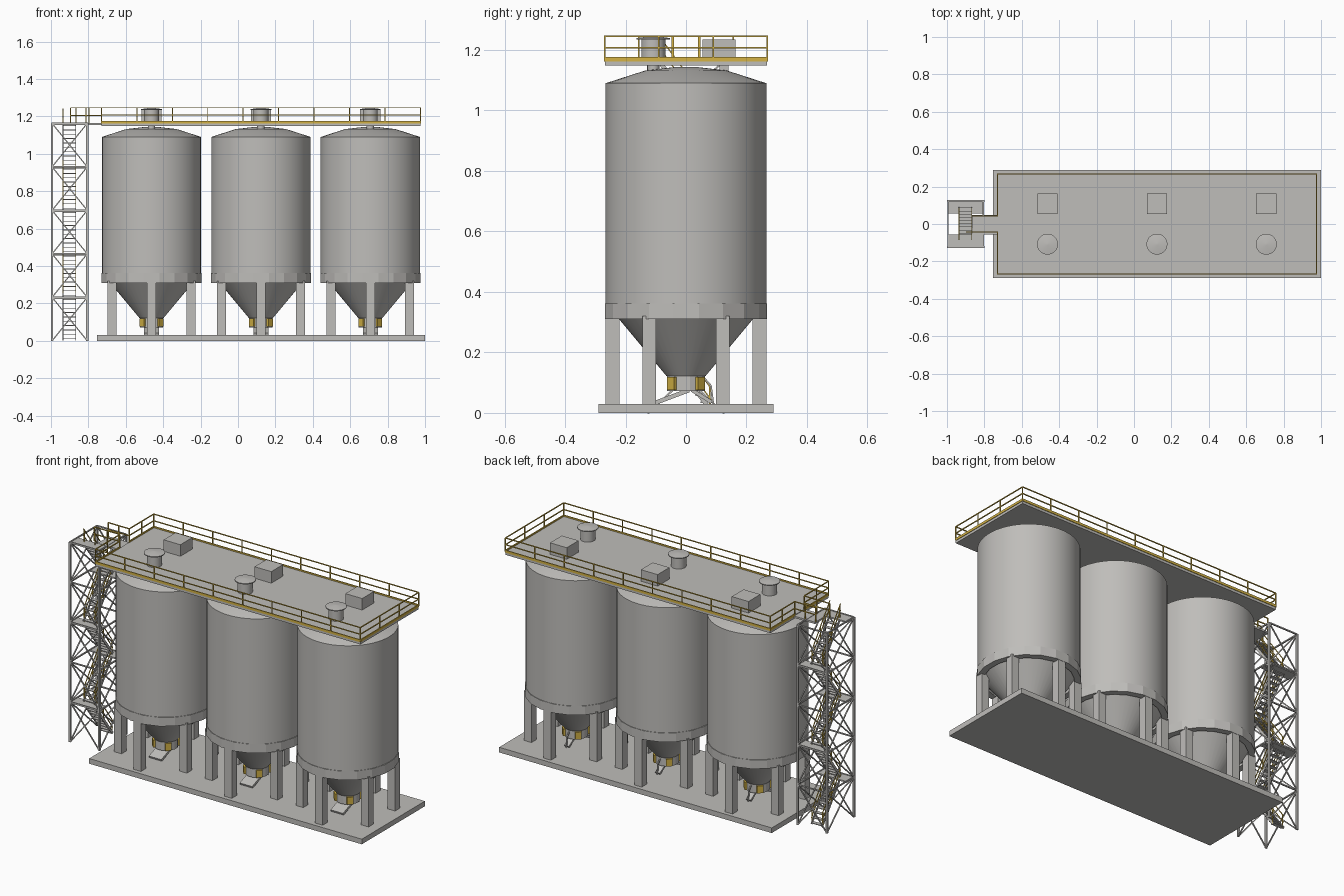
import bpy, bmesh, math
from mathutils import Vector, Matrix

cube = bpy.data.objects.get("Cube")
if cube:
    bpy.data.objects.remove(cube)


def material(name, rgb):
    m = bpy.data.materials.new(name)
    m.use_nodes = True
    m.diffuse_color = (*rgb, 1)
    m.node_tree.nodes["Principled BSDF"].inputs["Base Color"].default_value = (*rgb, 1)
    return m


GREY = material("light grey", (0.52, 0.51, 0.49))
YELLOW = material("safety yellow", (0.66, 0.45, 0.06))


def box(bm, x0, x1, y0, y1, z0, z1):
    mid = Vector((x0 + x1, y0 + y1, z0 + z1)) / 2
    size = Matrix.Diagonal((x1 - x0, y1 - y0, z1 - z0, 1))
    bmesh.ops.create_cube(bm, size=1, matrix=Matrix.Translation(mid) @ size)


def beam(bm, a, b, w, h=None):
    """Square or flat bar between two points."""
    a, b = Vector(a), Vector(b)
    d = b - a
    up = Vector((0, 0, 1)) if abs(d.normalized().z) < 0.99 else Vector((0, 1, 0))
    side = d.cross(up).normalized()
    rot = Matrix((side, d.normalized(), side.cross(d).normalized())).transposed().to_4x4()
    size = Matrix.Diagonal((w, d.length, h or w, 1))
    bmesh.ops.create_cube(bm, size=1, matrix=Matrix.Translation((a + b) / 2) @ rot @ size)


def lathe(bm, x, y, profile, sides, closed=False):
    """Revolve (radius, height) points around a vertical axis."""
    rings = []
    for r, z in profile:
        ring = []
        for i in range(sides):
            t = math.tau * (i + 0.5) / sides
            ring.append(bm.verts.new((x + r * math.cos(t), y + r * math.sin(t), z)))
        rings.append(ring)
    pairs = list(zip(rings, rings[1:]))
    if closed:
        pairs.append((rings[-1], rings[0]))
    else:
        bm.faces.new(rings[0][::-1])
        bm.faces.new(rings[-1])
    for lo, hi in pairs:
        for i in range(sides):
            j = (i + 1) % sides
            bm.faces.new((lo[i], lo[j], hi[j], hi[i]))


def finish(name, bm, mat, smooth=False):
    bmesh.ops.recalc_face_normals(bm, faces=bm.faces)
    me = bpy.data.meshes.new(name)
    bm.to_mesh(me)
    bm.free()
    me.materials.append(mat)
    ob = bpy.data.objects.new(name, me)
    bpy.context.collection.objects.link(ob)
    if smooth:
        bpy.ops.object.select_all(action="DESELECT")
        ob.select_set(True)
        bpy.context.view_layer.objects.active = ob
        bpy.ops.object.shade_smooth_by_angle(angle=math.radians(20))


def railing(bm, points, floor, bays, height=0.078):
    """Posts and two rails along a straight run on a floor."""
    a, b = (Vector((*p, floor)) for p in points)
    for k in range(bays + 1):
        p = a.lerp(b, k / bays)
        beam(bm, p, p + Vector((0, 0, height)), 0.005)
    for h in (height / 2, height):
        up = Vector((0, 0, h))
        beam(bm, a + up, b + up, 0.005)


MID = 0.1225
SILOS = [MID - 0.585, MID, MID + 0.585]
DECK = 1.168

# Foundation slab
bm = bmesh.new()
box(bm, -0.755, 1.0, -0.29, 0.29, 0, 0.03)
finish("foundation_slab", bm, GREY)

# Silos
for n, x in enumerate(SILOS, 1):
    bm = bmesh.new()
    lathe(bm, x, 0, [(0.266, 0.34), (0.266, 1.09), (0.135, 1.132), (0.04, 1.143)], 48)
    finish(f"silo_tank_{n}", bm, GREY, True)

    bm = bmesh.new()
    lathe(bm, x, 0, [(0.065, 0.122), (0.262, 0.358)], 48)
    finish(f"silo_hopper_{n}", bm, GREY, True)

    bm = bmesh.new()
    lathe(bm, x, 0, [(0.235, 0.31), (0.271, 0.31), (0.271, 0.362), (0.235, 0.362)], 20, True)
    finish(f"ring_beam_{n}", bm, GREY)

    bm = bmesh.new()
    for k in range(6):
        t = math.radians(30 + 60 * k)
        lx, ly = x + 0.243 * math.cos(t), 0.243 * math.sin(t)
        box(bm, lx - 0.024, lx + 0.024, ly - 0.023, ly + 0.023, 0.03, 0.32)
    finish(f"silo_legs_{n}", bm, GREY)

    # Discharge collar with yellow clamps
    bm = bmesh.new()
    lathe(bm, x, 0, [(0.064, 0.072), (0.064, 0.124)], 16)
    finish(f"discharge_collar_{n}", bm, GREY)
    bm = bmesh.new()
    for k in range(4):
        t = math.radians(45 + 90 * k)
        c, s = math.cos(t), math.sin(t)
        beam(bm, (x + 0.05 * c, 0.05 * s, 0.097), (x + 0.073 * c, 0.073 * s, 0.097), 0.034, 0.042)
    finish(f"collar_clamps_{n}", bm, YELLOW)

    # Outlet chute, rear strut and pipe
    bm = bmesh.new()
    beam(bm, (x, 0.01, 0.075), (x, -0.1, 0.034), 0.08, 0.014)
    beam(bm, (x, 0.02, 0.075), (x, 0.085, 0.035), 0.03, 0.012)
    beam(bm, (x, 0.06, 0.115), (x, 0.082, 0.09), 0.006)
    beam(bm, (x, 0.082, 0.09), (x, 0.09, 0.03), 0.006)
    finish(f"outlet_chute_{n}", bm, GREY)

    # Roof vent with cap, and filter box
    bm = bmesh.new()
    lathe(bm, x, -0.108, [(0.02, 1.11), (0.02, 1.16), (0.04, 1.16), (0.04, 1.234),
                          (0.056, 1.234), (0.056, 1.239), (0.006, 1.246)], 24)
    finish(f"roof_vent_{n}", bm, GREY, True)
    bm = bmesh.new()
    box(bm, x - 0.054, x + 0.054, 0.054, 0.163, DECK, 1.235)
    box(bm, x - 0.015, x + 0.015, 0.11, 0.14, 1.11, DECK)
    finish(f"filter_box_{n}", bm, GREY)

# Roof deck
X0, X1, Y = -0.73, 0.975, 0.268
bm = bmesh.new()
box(bm, X0, X1, -Y, Y, 1.148, DECK)
finish("roof_deck", bm, GREY)

# Deck guard rails and toe boards, open at the walkway
bm = bmesh.new()
runs = [((X0, -Y), (X1, -Y), 9), ((X0, Y), (X1, Y), 9), ((X1, -Y), (X1, Y), 3),
        ((X0, -Y), (X0, -0.045), 2), ((X0, 0.045), (X0, Y), 2)]
for a, b, bays in runs:
    railing(bm, (a, b), DECK, bays)
    beam(bm, (*a, DECK + 0.001), (*b, DECK + 0.001), 0.006, 0.014)
finish("deck_guard_rails", bm, YELLOW)

# Stair tower frame
TX0, TX1, TY, STEP, LEVELS = -0.994, -0.806, 0.124, 0.2325, 5
corners = [(TX0, -TY), (TX1, -TY), (TX1, TY), (TX0, TY)]
bm = bmesh.new()
for i, a in enumerate(corners):
    b = corners[(i + 1) % 4]
    beam(bm, (*a, 0), (*a, STEP * LEVELS), 0.011)
    for k in range(LEVELS):
        z0, z1 = k * STEP, (k + 1) * STEP
        beam(bm, (*a, z1), (*b, z1), 0.007)
        beam(bm, (*a, z0), (*b, z1), 0.006)
        beam(bm, (*a, z1), (*b, z0), 0.006)
finish("stair_tower_frame", bm, GREY)

# Landings, zigzag flights and stair handrails
SX0, SX1, RUN, TREADS = -0.935, -0.867, 0.085, 10
landings, flights, rails = bmesh.new(), bmesh.new(), bmesh.new()
for k in range(LEVELS):
    z0, z1 = k * STEP, (k + 1) * STEP
    end = -1 if k % 2 == 0 else 1
    ya, yb = -end * RUN, end * RUN
    near, far = sorted((end * 0.055, end * TY))
    box(landings, TX0, TX1, near, far, z1 - 0.008, z1)
    for sx in (SX0, SX1):
        beam(flights, (sx, ya, z0 + 0.005), (sx, yb, z1 - 0.005), 0.004, 0.014)
        for h in (0.04, 0.078):
            beam(rails, (sx, ya, z0 + h), (sx, yb, z1 + h), 0.004)
        for f in (0.04, 0.5, 0.96):
            y, z = ya + (yb - ya) * f, z0 + STEP * f
            beam(rails, (sx, y, z), (sx, y, z + 0.078), 0.004)
    for t in range(TREADS):
        f = (t + 0.5) / TREADS
        y, z = ya + (yb - ya) * f, z0 + STEP * f
        box(flights, SX0, SX1, y - 0.011, y + 0.011, z - 0.002, z + 0.002)
finish("stair_landings", landings, GREY)
finish("stair_flights", flights, GREY)
finish("stair_handrails", rails, YELLOW)

# Walkway from tower to deck
bm = bmesh.new()
box(bm, -0.865, X0, -0.055, 0.048, 1.153, 1.164)
finish("link_walkway", bm, GREY)
bm = bmesh.new()
railing(bm, ((-0.895, -0.043), (X0, -0.043)), 1.164, 2, 0.082)
railing(bm, ((-0.865, 0.043), (X0, 0.043)), 1.164, 2, 0.082)
finish("walkway_rails", bm, YELLOW)
